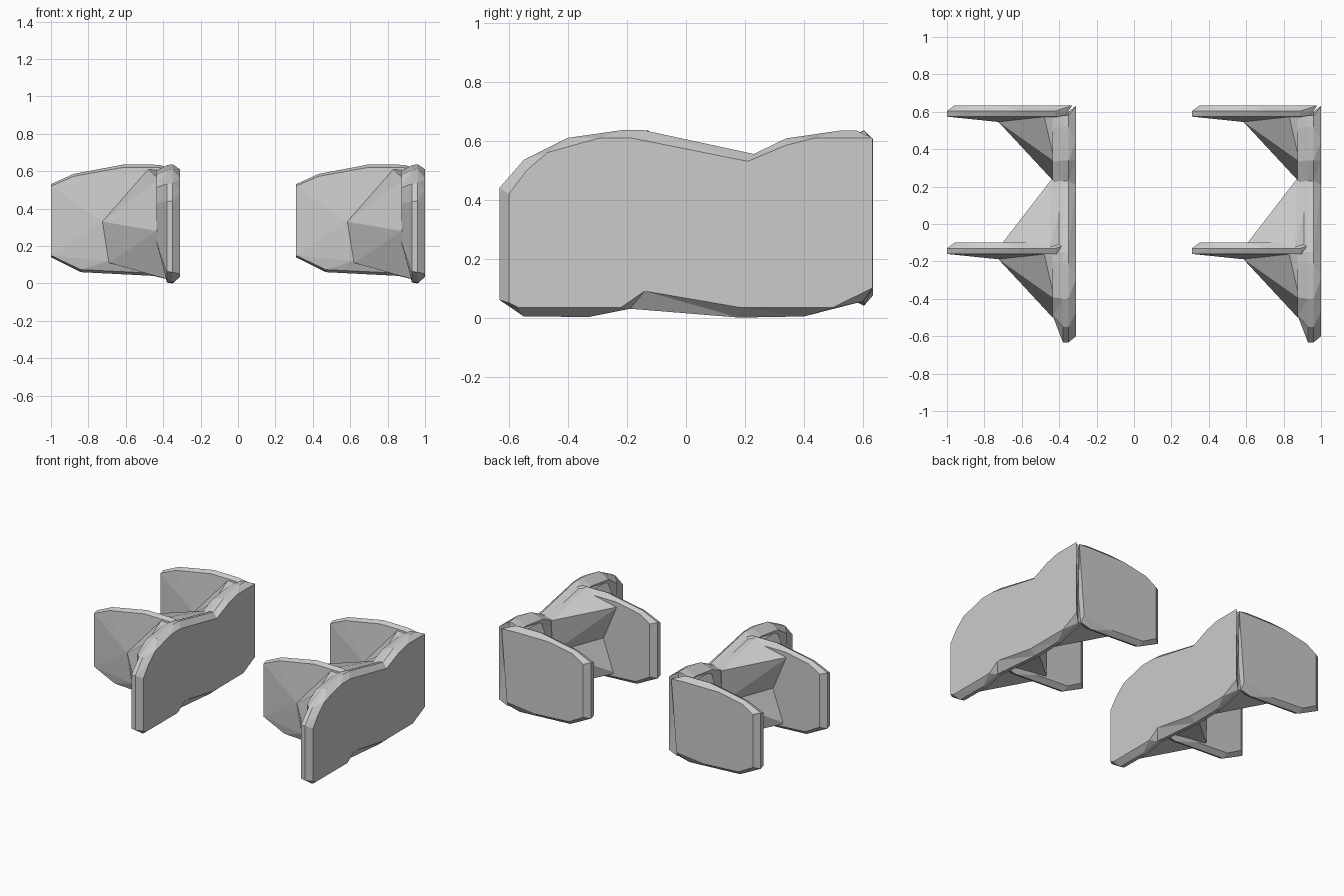
import bpy, bmesh
from mathutils import Vector

if "Cube" in bpy.data.objects:
    bpy.data.objects.remove(bpy.data.objects["Cube"])


def make(name, bm):
    bmesh.ops.recalc_face_normals(bm, faces=bm.faces)
    me = bpy.data.meshes.new(name)
    bm.to_mesh(me)
    bm.free()
    ob = bpy.data.objects.new(name, me)
    bpy.context.collection.objects.link(ob)
    return ob


def hull(name, pts):
    bm = bmesh.new()
    for p in pts:
        bm.verts.new(p)
    r = bmesh.ops.convex_hull(bm, input=bm.verts)
    junk = [g for g in set(r["geom_interior"] + r["geom_unused"]) if isinstance(g, bmesh.types.BMVert)]
    bmesh.ops.delete(bm, geom=junk, context="VERTS")
    return make(name, bm)


def loft(name, rings):
    bm = bmesh.new()
    vs = [[bm.verts.new(p) for p in r] for r in rings]
    n = len(vs[0])
    for a, b in zip(vs, vs[1:]):
        for i in range(n):
            j = (i + 1) % n
            bm.faces.new((a[i], a[j], b[j], b[i]))
    bm.faces.new(vs[0])
    bm.faces.new(vs[-1])
    bmesh.ops.triangulate(bm, faces=bm.faces)
    return make(name, bm)


# Long side plate: flat outer profile, fuller middle, thinner inner face (y, z)
outer = [(-.60, .05), (-.57, .035), (-.22, .035), (-.14, .09), (.18, .035), (.50, .035), (.632, .10),
         (.632, .61), (.44, .61), (.34, .585), (.21, .53), (-.19, .61), (-.29, .61), (-.47, .56), (-.54, .50), (-.60, .42)]
middle = [(-.633, .06), (-.55, .004), (-.33, .002), (-.19, .03), (.18, 0), (.40, .004), (.60, .055),
          (.58, .634), (.52, .634), (.34, .608), (.23, .555), (-.15, .637), (-.21, .637), (-.40, .61), (-.55, .535), (-.633, .44)]
plate = loft("side_plate", [
    [(-.31, y, z) for y, z in outer],
    [(-.35, y, z) for y, z in middle],
    [(-.38, y, .31 + (z - .31) * .985) for y, z in middle],
    [(-.435, max(y, -.50) * .98, .31 + (z - .31) * (.9 if z > .3 else .3)) for y, z in middle]])

# Two rounded cross arms with a slightly swollen front (x, z)
arm_out = [(-.96, .15), (-.85, .09), (-.60, .075), (-.37, .10),
           (-.33, .60), (-.45, .605), (-.70, .605), (-.88, .57), (-.96, .52)]
arm_mid = [(-1, .14), (-.84, .06), (-.68, .055), (-.45, .04), (-.37, .06),
           (-.37, .61), (-.42, .634), (-.61, .636), (-.88, .585), (-1, .53)]


def arm(name, y):
    pts = [(x, y, z) for x, z in arm_out]
    pts += [(x, y - .03, z) for x, z in arm_mid]
    pts += [(x, y - .06, .33 + (z - .33) * .95) for x, z in arm_mid]
    pts += [(-.73, y - .088, .33), (-.69, y - .08, .12)]
    return hull(name, pts)


# Gusset that fills the corner in front of each arm
def gusset(name, y):
    return hull(name, [(-.725, y - .088, .33), (-.69, y - .08, .11), (-.48, y - .06, .61),
                       (-.435, y - .40, .28), (-.37, y - .36, .02), (-.425, y - .30, .56),
                       (-.37, y - .36, .50), (-.37, y - .05, .60), (-.37, y - .04, .06)])


# Waisted gusset between the two arms, tapering toward the valley
bay_top = hull("bay_upper", [(-.71, -.11, .57), (-.44, .24, .535), (-.61, -.11, .33), (-.43, .22, .30),
                             (-.36, .23, .53), (-.36, -.15, .61), (-.45, -.13, .63), (-.36, -.14, .29),
                             (-.36, .22, .29), (-.71, -.14, .57)])
bay_low = hull("bay_lower", [(-.69, -.115, .10), (-.60, -.112, .35), (-.425, .215, .31), (-.37, .19, .02),
                             (-.365, -.135, .07), (-.365, -.135, .36), (-.365, .21, .31), (-.69, -.14, .10)])

parts = [arm("front_arm", -.10), arm("back_arm", .634),
         gusset("front_gusset", -.10), gusset("back_gusset", .634), bay_top, bay_low]

# Fuse the parts into one solid
for p in parts:
    m = plate.modifiers.new("fuse", "BOOLEAN")
    m.operation, m.solver, m.object = "UNION", "EXACT", p
deps = bpy.context.evaluated_depsgraph_get()
mesh = bpy.data.meshes.new_from_object(plate.evaluated_get(deps))
for p in parts + [plate]:
    bpy.data.objects.remove(p)

# Left and right brackets
for name, dx in (("left_bracket", 0), ("right_bracket", 1.31)):
    ob = bpy.data.objects.new(name, mesh.copy())
    ob.location = Vector((dx, 0, 0))
    bpy.context.collection.objects.link(ob)
